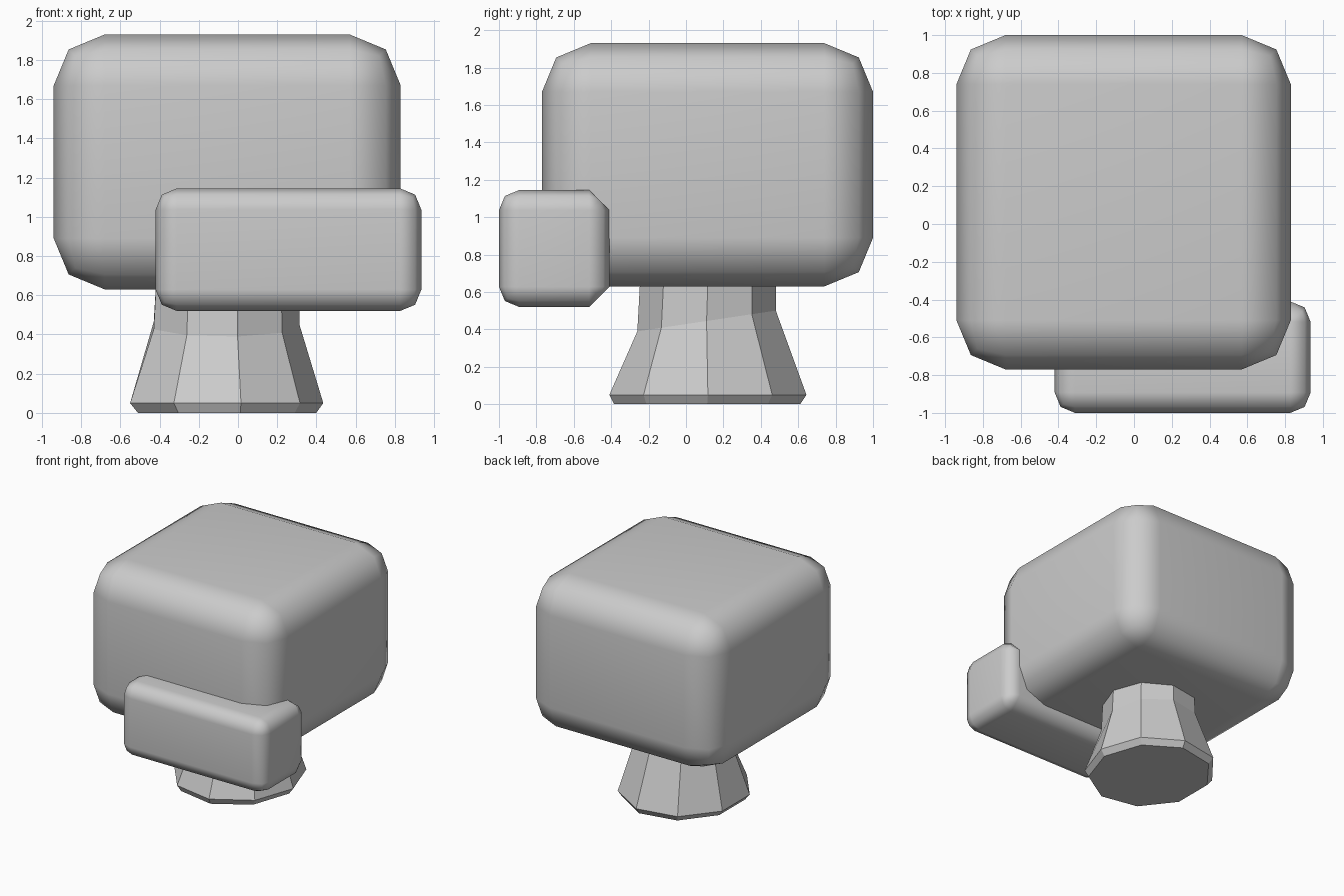
import bpy, bmesh
from math import cos, sin, tau
from mathutils import Vector

if "Cube" in bpy.data.objects:
    bpy.data.objects.remove(bpy.data.objects["Cube"])


def make_object(name, bm):
    bmesh.ops.recalc_face_normals(bm, faces=bm.faces)
    mesh = bpy.data.meshes.new(name)
    bm.to_mesh(mesh)
    bm.free()
    obj = bpy.data.objects.new(name, mesh)
    bpy.context.collection.objects.link(obj)
    return obj


def rounded_box(name, lo, hi, width, chamfer_back=False):
    lo, hi = Vector(lo), Vector(hi)
    mid, size = (lo + hi) / 2, hi - lo
    bm = bmesh.new()
    bmesh.ops.create_cube(bm, size=1)
    for v in bm.verts:
        v.co = mid + v.co * size
    bmesh.ops.bevel(bm, geom=bm.edges[:], offset=width, segments=2,
                    profile=0.5, affect='EDGES')
    if chamfer_back:
        # flatten the upper and lower back edges to a straight chamfer
        for v in bm.verts:
            over = (v.co.y - hi.y) + abs(v.co.z - mid.z) - size.z / 2 + width
            if over > 1e-5:
                v.co.y -= over / 2
                v.co.z -= over / 2 * (1 if v.co.z > mid.z else -1)
    for f in bm.faces:
        f.smooth = True
    obj = make_object(name, bm)
    mod = obj.modifiers.new("weighted_normals", 'WEIGHTED_NORMAL')
    mod.keep_sharp = True
    return obj


# Large leafy block and the smaller one in front
rounded_box("large_foliage_block", (-0.94, -0.77, 0.63), (0.83, 1.0, 1.93), 0.26)
rounded_box("small_foliage_block", (-0.42, -1.0, 0.52), (0.935, -0.41, 1.145),
            0.108, chamfer_back=True)

# Nine-sided flared trunk: (x radius, y radius, centre x, centre y, z, tilt)
SIDES = 9
RINGS = [
    (0.469, 0.505, -0.070, 0.113, 0.00, 0.0),
    (0.508, 0.535, -0.073, 0.117, 0.05, 0.0),
    (0.384, 0.376, -0.069, 0.110, 0.445, 0.15),
    (0.370, 0.366, -0.065, 0.120, 0.75, 0.0),
]
bm = bmesh.new()
rings = []
for rx, ry, cx, cy, z, tilt in RINGS:
    ring = []
    for i in range(SIDES):
        a = tau * i / SIDES
        y = ry * sin(a)
        ring.append(bm.verts.new((cx + rx * cos(a), cy + y, z + tilt * y)))
    rings.append(ring)
for low, high in zip(rings, rings[1:]):
    for i in range(SIDES):
        j = (i + 1) % SIDES
        bm.faces.new((low[i], low[j], high[j], high[i]))
bm.faces.new(rings[0][::-1])
bm.faces.new(rings[-1])
make_object("trunk", bm)
